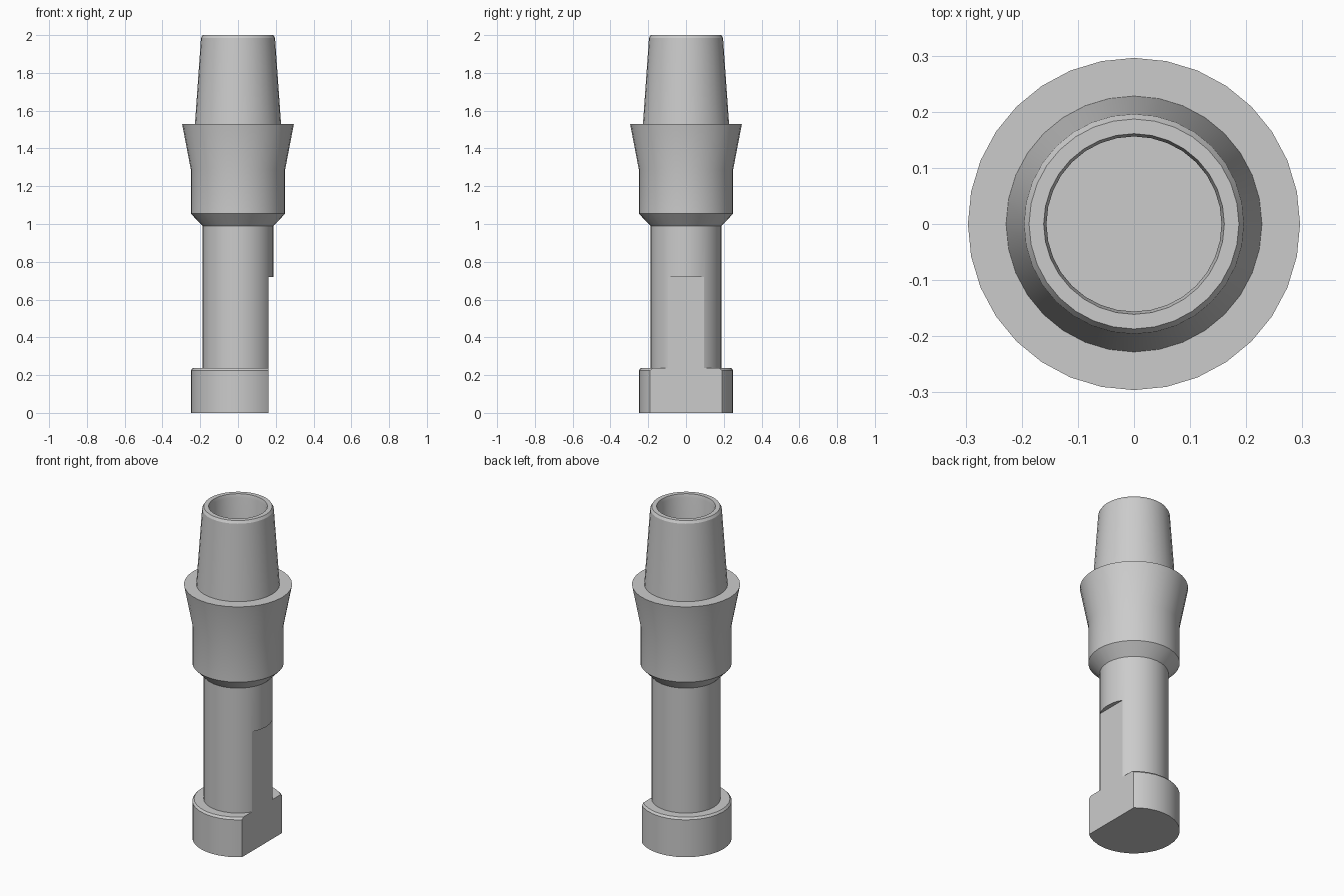
import bpy, bmesh
from math import cos, sin, tau, radians

cube = bpy.data.objects.get("Cube")
if cube:
    bpy.data.objects.remove(cube, do_unlink=True)

SIDES = 32
FLAT_X = 0.161      # distance of the two side flats from the axis
FLAT_TOP = 0.72     # height where the flats end

steel = bpy.data.materials.new("plain grey")
steel.use_nodes = True
grey = (0.6, 0.6, 0.6, 1)
steel.diffuse_color = grey
steel.node_tree.nodes["Principled BSDF"].inputs["Base Color"].default_value = grey


def make_object(name, bm):
    bmesh.ops.recalc_face_normals(bm, faces=bm.faces)
    mesh = bpy.data.meshes.new(name)
    bm.to_mesh(mesh)
    bm.free()
    mesh.materials.append(steel)
    obj = bpy.data.objects.new(name, mesh)
    bpy.context.collection.objects.link(obj)
    return obj


def lathe(name, profile):
    """Turn (radius, height) points about z and cap both ends."""
    bm = bmesh.new()
    rings = [[bm.verts.new((r * cos(tau * i / SIDES), r * sin(tau * i / SIDES), z))
              for i in range(SIDES)] for r, z in profile]
    for low, high in zip(rings, rings[1:]):
        for i in range(SIDES):
            j = (i + 1) % SIDES
            bm.faces.new((low[i], low[j], high[j], high[i]))
    bm.faces.new(rings[0])
    bm.faces.new(rings[-1])
    return make_object(name, bm)


# Turned body: foot, shaft, flared collar, tapered neck and blind bore
body = lathe("turned_body", [
    (0.25, 0), (0.25, 0.225), (0.24, 0.237),
    (0.188, 0.237), (0.188, 0.99),
    (0.25, 1.055), (0.25, 1.29), (0.296, 1.53),
    (0.228, 1.53), (0.196, 1.985), (0.187, 2.0),
    (0.161, 2.0), (0.156, 1.98), (0.156, 1.05),
])

# Side flats cut through foot and lower shaft
for side in (-1, 1):
    bm = bmesh.new()
    bmesh.ops.create_cube(bm, size=1)
    for v in bm.verts:
        v.co.x = side * (FLAT_X if v.co.x < 0 else 0.5)
        v.co.z = FLAT_TOP if v.co.z > 0 else -0.2
    cutter = make_object("flat_cutter", bm)
    cutter.hide_render = True
    bpy.context.view_layer.objects.active = body
    cut = body.modifiers.new("side_flat", 'BOOLEAN')
    cut.operation = 'DIFFERENCE'
    cut.solver = 'EXACT'
    cut.object = cutter
    bpy.ops.object.modifier_apply(modifier=cut.name)
    bpy.data.objects.remove(cutter, do_unlink=True)

# Smooth walls with crisp edges
bpy.ops.object.select_all(action='DESELECT')
body.select_set(True)
bpy.context.view_layer.objects.active = body
bpy.ops.object.shade_smooth_by_angle(angle=radians(20))
